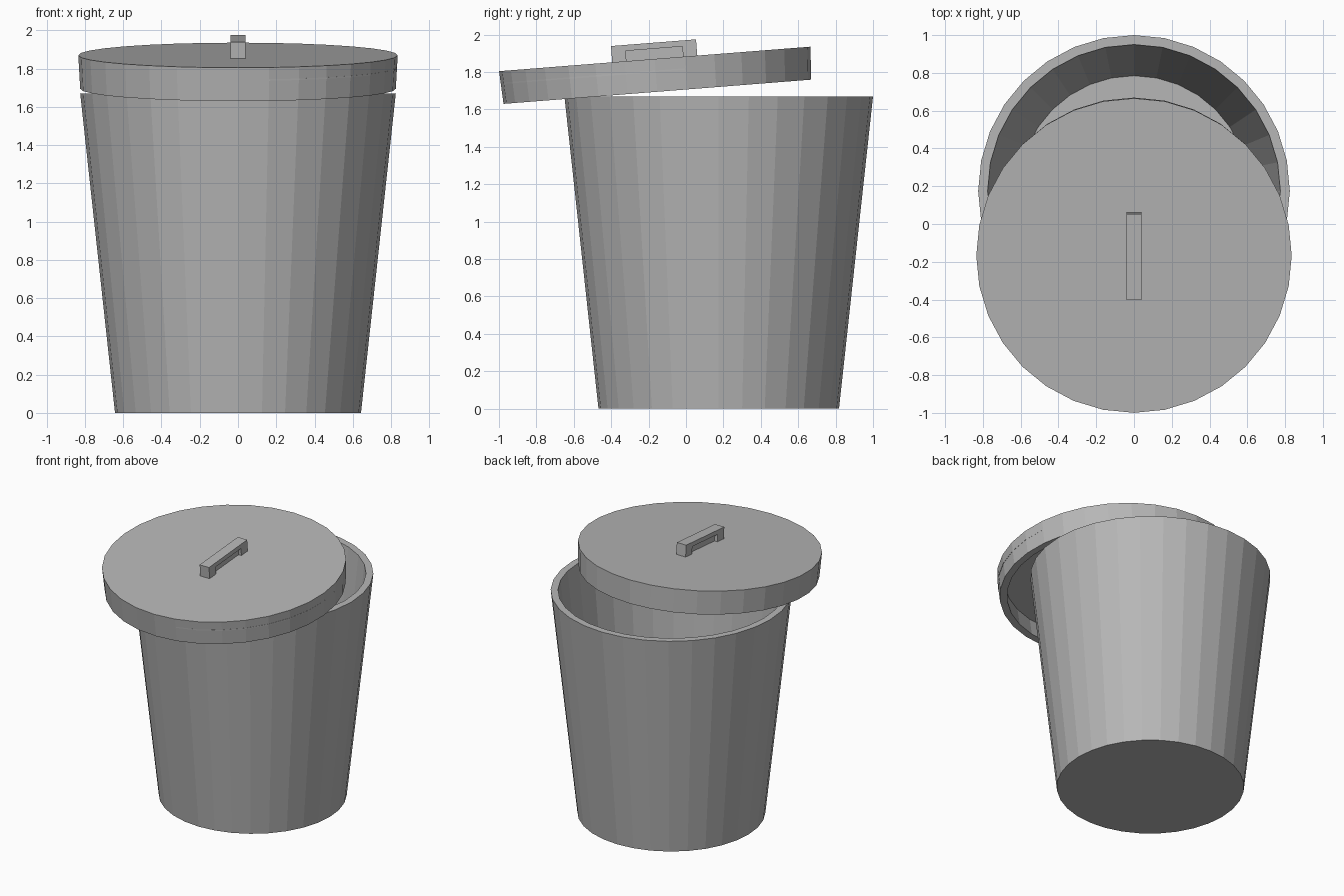
import bpy, bmesh
from math import sin, cos, pi, radians
from mathutils import Matrix

if "Cube" in bpy.data.objects:
    bpy.data.objects.remove(bpy.data.objects["Cube"])

SIDES = 32

grey = bpy.data.materials.new("dark_grey")
grey.diffuse_color = (0.47, 0.47, 0.47, 1)
grey.use_nodes = True
grey.node_tree.nodes["Principled BSDF"].inputs["Base Color"].default_value = grey.diffuse_color


def finish(name, bm):
    bmesh.ops.recalc_face_normals(bm, faces=bm.faces)
    mesh = bpy.data.meshes.new(name)
    bm.to_mesh(mesh)
    bm.free()
    mesh.materials.append(grey)
    obj = bpy.data.objects.new(name, mesh)
    bpy.context.collection.objects.link(obj)
    return obj


def lathe(name, profile, ring=False):
    """Spin (radius, z) points: capped at both ends, or closed into a ring."""
    bm = bmesh.new()
    rings = [[bm.verts.new((r * cos(2 * pi * i / SIDES), r * sin(2 * pi * i / SIDES), z))
              for i in range(SIDES)] for r, z in profile]
    if ring:
        rings.append(rings[0])
    for a, b in zip(rings, rings[1:]):
        for i in range(SIDES):
            j = (i + 1) % SIDES
            bm.faces.new((a[i], a[j], b[j], b[i]))
    if not ring:
        bm.faces.new(rings[0])
        bm.faces.new(rings[-1])
    return finish(name, bm)


def boxes(name, parts):
    """Join boxes given as (centre, size)."""
    bm = bmesh.new()
    for centre, size in parts:
        bmesh.ops.create_cube(bm, size=1, matrix=Matrix.Translation(centre) @ Matrix.Diagonal((*size, 1)))
    return finish(name, bm)


# Tapered open bin
bin_body = lathe("bin_body", [(0.643, 0), (0.825, 1.67), (0.775, 1.67), (0.61, 0.05)])
bin_body.location = (0, 0.175, 0)

# Hollow lid, slid forward and tilted; its origin is the middle of the top face
lid = lathe("lid", [(0.835, 0), (0.825, -0.176), (0.775, -0.176), (0.785, -0.05)])
lid.location = (0, -0.167, 1.87)
lid.rotation_euler = (radians(4.5), 0, 0)

# Slightly off-centre band in the lid wall that just shows at the front right
lid_seam = lathe("lid_seam", [(0.827, -0.062), (0.827, -0.07), (0.8, -0.07), (0.8, -0.062)], ring=True)
lid_seam.location = (0.005, -0.0034, 0)
lid_seam.parent = lid

# Handle: grip bar on two end posts, with a thin web recessed between them
handle = boxes("handle", [
    ((0, 0, 0.071), (0.078, 0.456, 0.032)),
    ((0, -0.19, 0.0255), (0.078, 0.076, 0.059)),
    ((0, 0.19, 0.0255), (0.078, 0.076, 0.059)),
    ((0, 0, 0.0255), (0.03, 0.304, 0.059)),
])
handle.parent = lid
